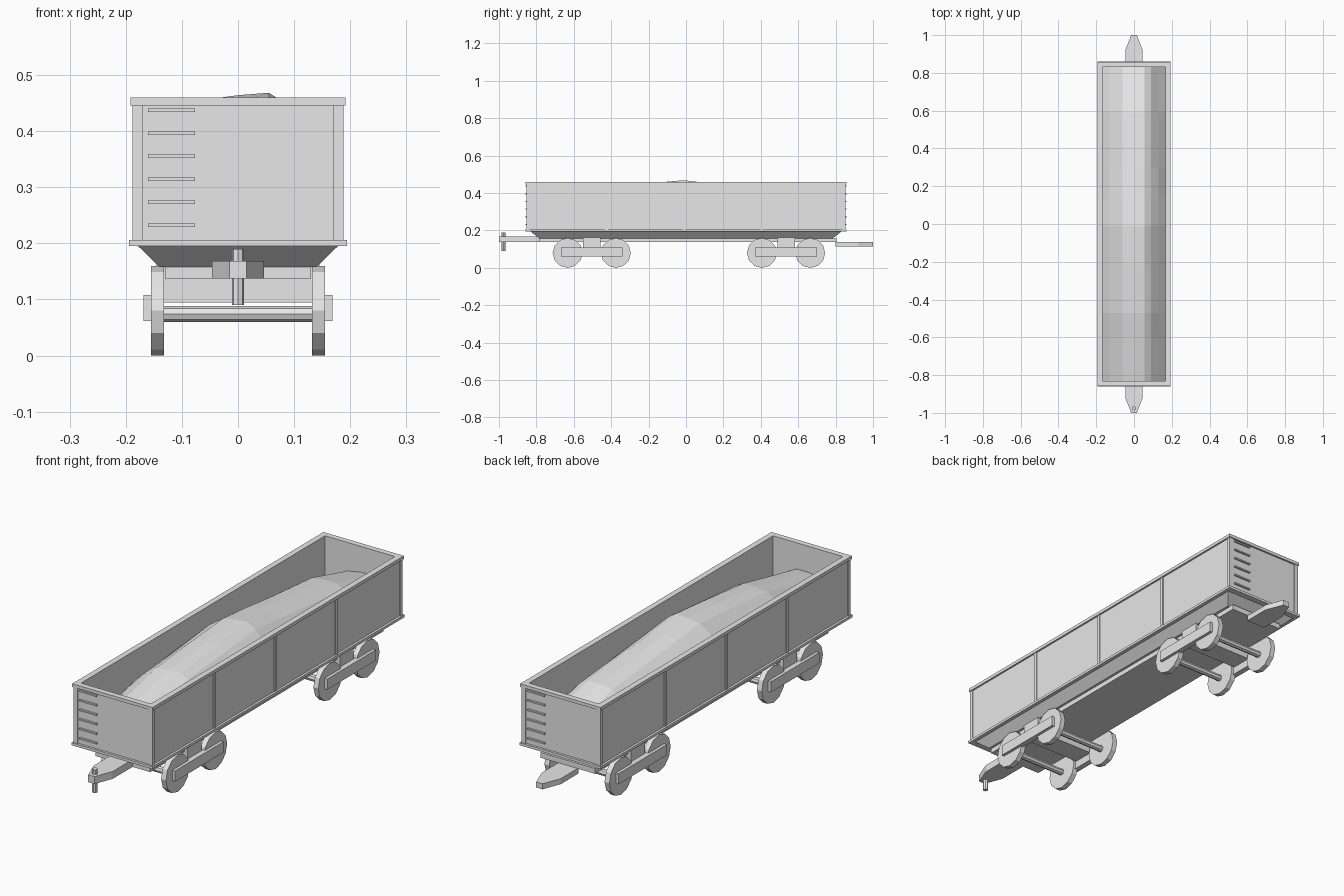
import bpy, bmesh, math, random
from mathutils import Matrix

random.seed(4)
cube = bpy.data.objects.get("Cube")
if cube:
    bpy.data.objects.remove(cube, do_unlink=True)

grey = bpy.data.materials.new("light_grey")
grey.use_nodes = True
colour = (0.8, 0.8, 0.8, 1)
grey.diffuse_color = colour
grey.node_tree.nodes["Principled BSDF"].inputs["Base Color"].default_value = colour


def finish(name, bm):
    bmesh.ops.recalc_face_normals(bm, faces=bm.faces)
    mesh = bpy.data.meshes.new(name)
    bm.to_mesh(mesh)
    bm.free()
    mesh.materials.append(grey)
    obj = bpy.data.objects.new(name, mesh)
    bpy.context.scene.collection.objects.link(obj)
    return obj


def add_box(bm, x0, x1, y0, y1, z0, z1):
    centre = Matrix.Translation(((x0 + x1) / 2, (y0 + y1) / 2, (z0 + z1) / 2))
    size = Matrix.Diagonal((x1 - x0, y1 - y0, z1 - z0, 1))
    bmesh.ops.create_cube(bm, size=1, matrix=centre @ size)


def box(name, *limits):
    bm = bmesh.new()
    add_box(bm, *limits)
    return finish(name, bm)


def cylinder(name, centre, radius, length, sides, axis):
    bm = bmesh.new()
    turn = Matrix.Rotation(math.pi / 2, 4, "Y") if axis == "X" else Matrix()
    bmesh.ops.create_cone(bm, cap_ends=True, segments=sides, radius1=radius,
                          radius2=radius, depth=length,
                          matrix=Matrix.Translation(centre) @ turn)
    return finish(name, bm)


def frame(name, x, y, inner_x, inner_y, z0, z1):
    """Open rectangular ring, made of four walls."""
    bm = bmesh.new()
    rings = []
    for px, py, z in ((x, y, z0), (x, y, z1), (inner_x, inner_y, z1), (inner_x, inner_y, z0)):
        rings.append([bm.verts.new((sx * px, sy * py, z))
                      for sx, sy in ((1, 1), (-1, 1), (-1, -1), (1, -1))])
    for r in range(4):
        a, b = rings[r], rings[(r + 1) % 4]
        for i in range(4):
            j = (i + 1) % 4
            bm.faces.new((a[i], a[j], b[j], b[i]))
    return finish(name, bm)


def prism(name, outline, z0, z1):
    bm = bmesh.new()
    face = bm.faces.new([bm.verts.new((x, y, z0)) for x, y in outline])
    moved = bmesh.ops.extrude_face_region(bm, geom=[face])["geom"]
    bmesh.ops.translate(bm, vec=(0, 0, z1 - z0),
                        verts=[v for v in moved if isinstance(v, bmesh.types.BMVert)])
    return finish(name, bm)


# Open wagon body
frame("body_walls", 0.184, 0.849, 0.167, 0.832, 0.2, 0.45)
frame("top_rim", 0.192, 0.857, 0.167, 0.832, 0.446, 0.46)
box("floor_trim", -0.194, 0.194, -0.859, 0.859, 0.195, 0.206)

# Corner posts and side ribs
for side in (-1, 1):
    name = "right" if side < 0 else "left"
    xs = sorted((side * 0.17, side * 0.188))
    for end in (-1, 1):
        ys = sorted((end * 0.838, end * 0.853))
        box(name + ("_front" if end < 0 else "_back") + "_post", *xs, *ys, 0.2, 0.45)
    for i, y in enumerate((-0.425, -0.01, 0.405)):
        box(f"{name}_rib_{i}", *xs, y - 0.007, y + 0.007, 0.2, 0.45)

# Ladder rungs on opposite corners of the two ends
for end in (-1, 1):
    bm = bmesh.new()
    xs = sorted((end * 0.16, end * 0.077))
    ys = sorted((end * 0.845, end * 0.857))
    for i in range(6):
        z = 0.232 + i * 0.041
        add_box(bm, *xs, *ys, z - 0.003, z + 0.003)
    finish("front_rungs" if end < 0 else "back_rungs", bm)

# Tapered underside and floor beam
bm = bmesh.new()
add_box(bm, -0.18, 0.18, -0.835, 0.835, 0.158, 0.197)
for v in bm.verts:
    if v.co.z < 0.17:
        v.co.x *= 0.78
        v.co.y *= 0.94
finish("tapered_underside", bm)
box("floor_beam", -0.13, 0.13, -0.785, 0.805, 0.137, 0.16)

# Couplers
for end, name, inner, z0, z1 in ((-1, "front", 0.76, 0.137, 0.169),
                                 (1, "back", 0.8, 0.114, 0.138)):
    half = [(0.046, inner), (0.046, 0.92), (0.015, 1)]
    outline = half + [(-x, y) for x, y in reversed(half)]
    prism(name + "_coupler", [(x, end * y) for x, y in outline], z0, z1)
cylinder("coupler_pin", (0, -0.976, 0.14), 0.011, 0.1, 8, "Z")

# Bogies
for name, mid in (("front", -0.504), ("back", 0.535)):
    box(name + "_bolster", -0.145, 0.145, mid - 0.047, mid + 0.047, 0.095, 0.165)
    for k, y in enumerate((mid - 0.129, mid + 0.129)):
        cylinder(f"{name}_axle_{k}", (0, y, 0.074), 0.014, 0.28, 8, "X")
        for side in (-1, 1):
            cylinder(f"{name}_wheel_{k}_{'right' if side < 0 else 'left'}",
                     (side * 0.1435, y, 0.08), 0.08, 0.023, 12, "X")
    for side in (-1, 1):
        xs = sorted((side * 0.143, side * 0.168))
        box(f"{name}_side_bar_{'right' if side < 0 else 'left'}", *xs,
            mid - 0.165, mid + 0.165, 0.062, 0.108)

# Heaped load: faceted surface from a lengthwise crest and a crosswise drop
rows = ((-0.834, 0.35), (-0.59, 0.4), (-0.47, 0.425), (-0.215, 0.45), (-0.01, 0.466),
        (0.14, 0.453), (0.3, 0.437), (0.59, 0.41), (0.834, 0.35))
columns = ((-0.169, 0.1), (-0.13, 0.06), (-0.06, 0.01), (0, 0), (0.055, 0),
           (0.09, 0.02), (0.13, 0.06), (0.169, 0.1))
bm = bmesh.new()
grid = [[bm.verts.new((x, y, crest - drop + random.uniform(-0.004, 0.003)))
         for x, drop in columns] for y, crest in rows]
for a, b in zip(grid, grid[1:]):
    for i in range(len(columns) - 1):
        bm.faces.new((a[i], a[i + 1], b[i + 1], b[i]))
finish("heaped_load", bm)
